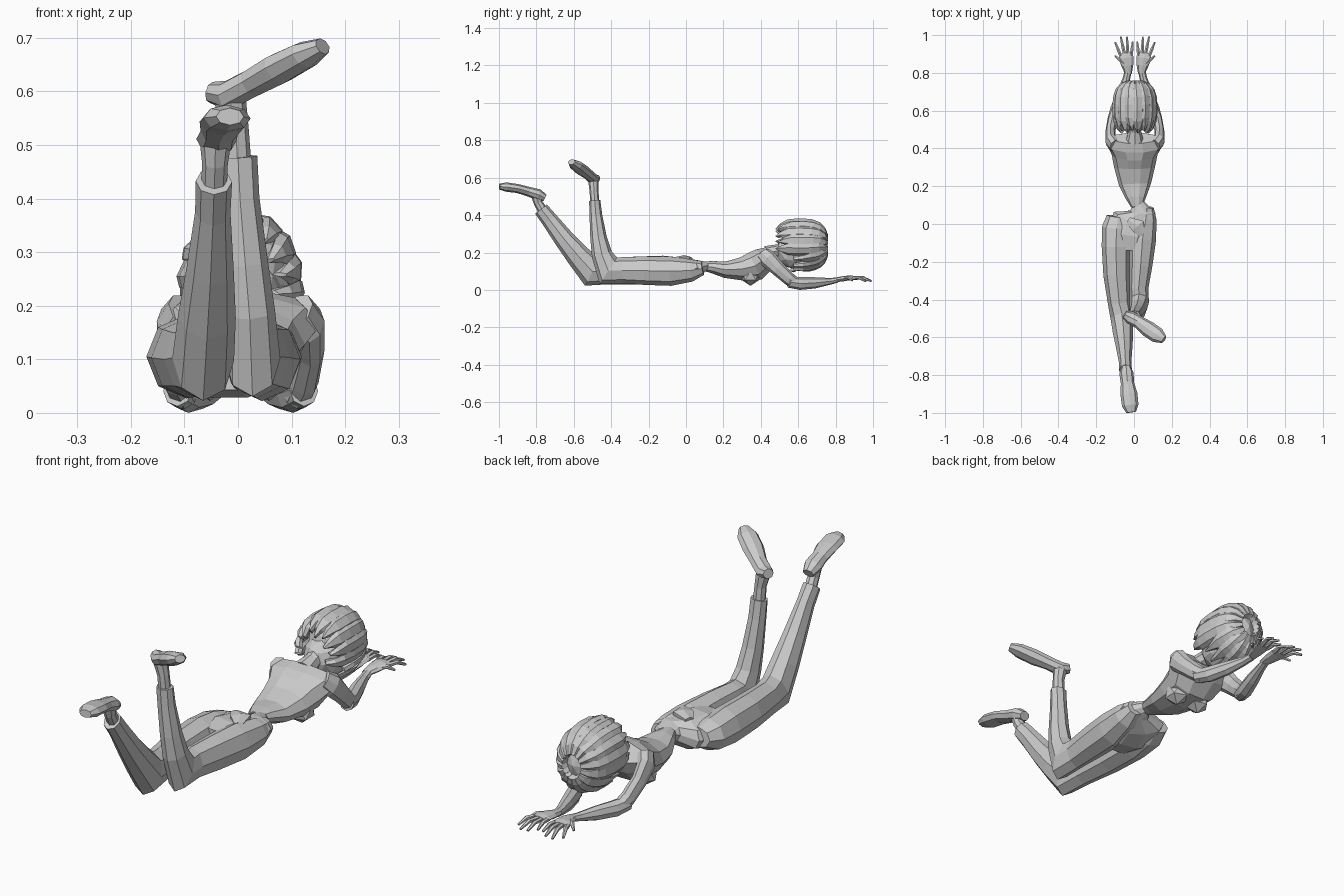
import bpy, bmesh, math
from mathutils import Vector


def finish(name, bm):
    bmesh.ops.recalc_face_normals(bm, faces=bm.faces[:])
    me = bpy.data.meshes.new(name)
    bm.to_mesh(me)
    bm.free()
    ob = bpy.data.objects.new(name, me)
    bpy.context.collection.objects.link(ob)
    return ob


def loft(name, rings, sides=8, ref=(1, 0, 0)):
    """Closed tube; each ring is (x, y, z, radius along ref, other radius)."""
    bm = bmesh.new()
    pts = [Vector(r[:3]) for r in rings]
    loops = []
    for i, r in enumerate(rings):
        t = Vector((0, 0, 0))
        if i > 0:
            t += (pts[i] - pts[i - 1]).normalized()
        if i < len(pts) - 1:
            t += (pts[i + 1] - pts[i]).normalized()
        t.normalize()
        u = Vector(ref)
        u = (u - t * u.dot(t)).normalized()
        v = t.cross(u)
        loops.append([bm.verts.new(pts[i] + u * r[3] * math.cos(a) + v * r[4] * math.sin(a))
                      for a in (2 * math.pi * k / sides for k in range(sides))])
    for a, b in zip(loops, loops[1:]):
        for k in range(sides):
            n = (k + 1) % sides
            bm.faces.new((a[k], a[n], b[n], b[k]))
    bm.faces.new(loops[0])
    bm.faces.new(loops[-1])
    return finish(name, bm)


def ball(name, loc, size, sub=2):
    bm = bmesh.new()
    bmesh.ops.create_icosphere(bm, subdivisions=sub, radius=1)
    for v in bm.verts:
        v.co = Vector(loc) + Vector(v.co[i] * size[i] for i in range(3))
    return finish(name, bm)


# torso, pinched at the waist, widest at the shoulders
loft("torso", [(.015, .09, .128, .03, .025), (.01, .14, .122, .055, .034),
               (.005, .21, .108, .085, .046), (.003, .30, .112, .108, .066),
               (.003, .37, .128, .122, .084), (.004, .42, .165, .15, .07),
               (.004, .455, .195, .125, .045)], 10)
for s in (-1, 1):
    ball("bust", (.003 + s * .055, .345, .078), (.052, .055, .056), 1)

# twisted pelvis and waistband
loft("pelvis", [(.02, .105, .128, .035, .024), (.045, .065, .118, .068, .045),
                (.0, .01, .105, .12, .062), (-.02, -.06, .1, .125, .075),
                (-.025, -.14, .1, .1, .06)], 10)
loft("waistband_fold", [(-.03, .02, .165, .012, .02), (.02, -.01, .172, .014, .045),
                        (.045, -.06, .165, .01, .02)], 6, (0, 0, 1))

# trouser legs, bent at the knee
loft("right_leg", [(.07, .09, .115, .035, .035), (.062, .03, .105, .058, .06),
                   (.045, -.08, .1, .072, .078), (.035, -.22, .103, .062, .076),
                   (.024, -.34, .105, .052, .07), (.027, -.415, .102, .052, .085),
                   (.022, -.45, .19, .047, .055), (.014, -.468, .28, .042, .044),
                   (.004, -.482, .40, .036, .034), (0, -.488, .478, .036, .03)])
loft("left_leg", [(-.085, .04, .115, .06, .04), (-.092, -.02, .107, .078, .066),
                  (-.096, -.12, .105, .075, .078), (-.092, -.27, .103, .07, .075),
                  (-.078, -.42, .1, .06, .07), (-.065, -.505, .1, .058, .085),
                  (-.058, -.575, .18, .054, .065), (-.052, -.65, .27, .044, .054),
                  (-.047, -.73, .375, .033, .044), (-.045, -.775, .432, .034, .04)])

# ankles
loft("right_ankle", [(0, -.486, .45, .026, .024), (-.004, -.492, .53, .024, .024),
                     (-.015, -.495, .585, .03, .028)])
loft("left_ankle", [(-.045, -.76, .415, .024, .027), (-.043, -.79, .465, .024, .024),
                    (-.042, -.80, .51, .03, .03)])

# shoes with the toes pointing away
loft("right_shoe", [(-.05, -.478, .598, .022, .02), (-.02, -.495, .592, .035, .028),
                    (.025, -.52, .615, .034, .027), (.075, -.556, .642, .043, .03),
                    (.125, -.59, .668, .042, .026), (.158, -.612, .684, .022, .016)],
     8, (.6, .75, 0))
loft("left_shoe", [(-.042, -.755, .492, .024, .02), (-.04, -.79, .51, .038, .03),
                   (-.035, -.84, .525, .035, .026), (-.027, -.90, .542, .045, .024),
                   (-.02, -.96, .55, .044, .025), (-.015, -.997, .553, .026, .016)])

# neck and head
loft("neck", [(.004, .43, .195, .05, .04), (.004, .49, .21, .034, .034),
              (.004, .56, .23, .04, .045)])
ball("head", (.005, .59, .205), (.086, .11, .095))
ball("nose", (.005, .575, .108), (.012, .02, .014), 1)

# hair: a core plus overlapping locks running from the crown to the nape
ball("hair_core", (.005, .635, .24), (.098, .115, .122))
LOCKS = 16
for i in range(LOCKS):
    a = 2 * math.pi * (i + .5) / LOCKS
    down = math.sin(a) < -.4
    end = 100 if down else (150 if i % 2 else 140)
    rings = []
    for j in range(8):
        f = j / 7
        p = math.radians(14 + (end - 14) * f)
        r = abs(math.sin(p)) ** .7
        if not down:
            r = max(r, .62)  if f > .6 else r
        y = .612 + .138 * math.copysign(abs(math.cos(p)) ** .75, math.cos(p))
        w = .034 * min(1, .35 + 2.2 * f) * (1 if f < .75 else max(.12, (1 - f) * 4))
        rings.append((.005 + .102 * r * math.cos(a), y, .24 + .126 * r * math.sin(a), w, .016))
    # each lock is tilted a little so that its edge steps over the next
    loft("hair_lock", rings, 6, (-math.sin(a - .25), 0, math.cos(a - .25)))

# arms, hands and spread fingers on both sides
for s in (-1, 1):
    side = "left" if s < 0 else "right"
    c = .005

    def ring(x, *rest):
        return (c + s * x,) + rest
    loft(side + "_upper_arm", [ring(.105, .415, .19, .035, .04), ring(.128, .44, .165, .03, .048),
                               ring(.13, .49, .115, .026, .04), ring(.118, .55, .06, .028, .035),
                               ring(.105, .585, .034, .028, .033)])
    loft(side + "_forearm", [ring(.118, .55, .042, .028, .03), ring(.098, .61, .034, .032, .034),
                             ring(.07, .69, .038, .028, .03), ring(.045, .77, .046, .02, .018),
                             ring(.036, .81, .053, .019, .014)])
    loft(side + "_hand", [ring(.034, .795, .053, .018, .012), ring(.04, .84, .06, .032, .014),
                          ring(.047, .88, .065, .04, .013), ring(.05, .905, .065, .034, .009)])
    fingers = [((.02, .885), (.012, .965), .05), ((.038, .9), (.042, .99), .048),
               ((.056, .9), (.075, .992), .046), ((.075, .89), (.105, .962), .046),
               ((.06, .85), (.105, .89), .05)]
    for (x0, y0), (x1, y1), z in fingers:
        xm, ym = (x0 + x1) / 2, (y0 + y1) / 2
        loft(side + "_finger", [ring(x0, y0, .063, .01, .01), ring(xm, ym, .066, .009, .009),
                                ring(x1, y1, z, .005, .005)], 6, (0, 0, 1))
